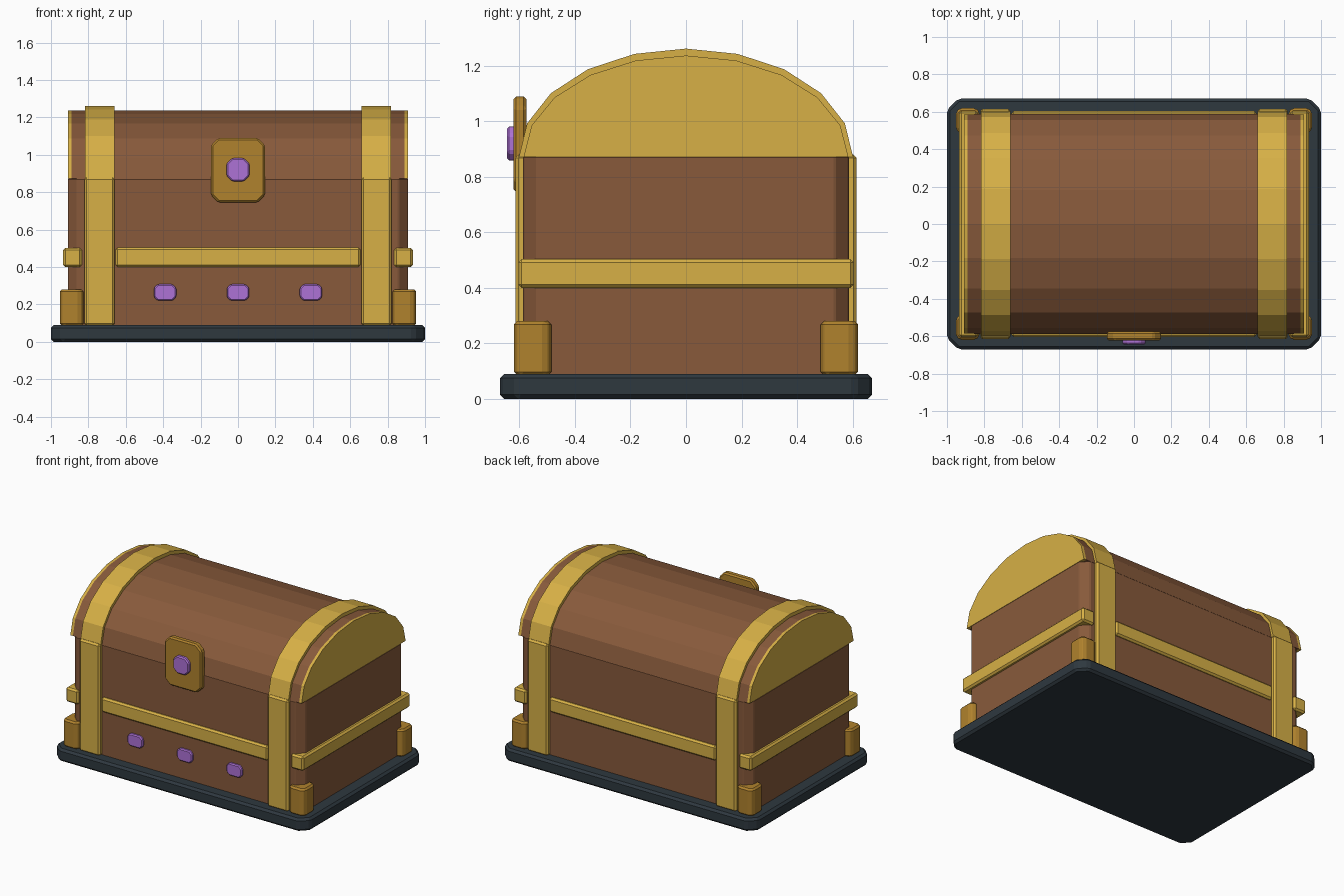
import bpy
import bmesh
from math import sin, cos, pi

if "Cube" in bpy.data.objects:
    bpy.data.objects.remove(bpy.data.objects["Cube"])


def srgb(r, g, b):
    lin = [((c / 255 + 0.055) / 1.055) ** 2.4 for c in (r, g, b)]
    return (*lin, 1)


def material(name, color):
    m = bpy.data.materials.new(name)
    m.use_nodes = True
    m.diffuse_color = color
    m.node_tree.nodes["Principled BSDF"].inputs["Base Color"].default_value = color
    return m


WOOD = material("brown wood", srgb(136, 90, 59))
GOLD = material("gold", srgb(215, 176, 70))
DARK_GOLD = material("dark gold", srgb(176, 130, 45))
SLATE = material("slate", srgb(46, 56, 63))
PURPLE = material("purple gem", srgb(174, 114, 214))


def finish(name, bm, mat):
    bmesh.ops.recalc_face_normals(bm, faces=bm.faces)
    mesh = bpy.data.meshes.new(name)
    bm.to_mesh(mesh)
    bm.free()
    mesh.materials.append(mat)
    obj = bpy.data.objects.new(name, mesh)
    bpy.context.collection.objects.link(obj)
    return obj


def box(name, mat, xs, ys, zs, bevel=0.012, chamfer=0, axis=2):
    """Box between limits; chamfer cuts the edges along one axis, bevel softens all."""
    bm = bmesh.new()
    bmesh.ops.create_cube(bm, size=1)
    for v in bm.verts:
        for i, (lo, hi) in enumerate((xs, ys, zs)):
            v.co[i] = hi if v.co[i] > 0 else lo
    if chamfer:
        edges = [e for e in bm.edges
                 if abs(e.verts[0].co[axis] - e.verts[1].co[axis]) > 1e-4]
        bmesh.ops.bevel(bm, geom=edges, offset=chamfer, segments=1, affect='EDGES')
    if bevel:
        bmesh.ops.bevel(bm, geom=bm.edges[:], offset=bevel, segments=1, affect='EDGES')
    return finish(name, bm, mat)


LID_Z = 0.872
STEPS = 10


def arc(a, b):
    return [(a * cos(pi * i / STEPS), LID_Z + b * sin(pi * i / STEPS))
            for i in range(STEPS + 1)]


def arch(name, mat, x0, x1, outer, inner=None):
    """Half-ellipse prism along x, or a hoop when an inner ellipse is given."""
    bm = bmesh.new()
    pts = arc(*outer) + (arc(*inner)[::-1] if inner else [])
    rings = [[bm.verts.new((x, y, z)) for y, z in pts] for x in (x0, x1)]
    n = len(pts)
    for i in range(n):
        j = (i + 1) % n
        bm.faces.new((rings[0][i], rings[0][j], rings[1][j], rings[1][i]))
    for r in rings:
        if inner:
            for i in range(STEPS):
                bm.faces.new((r[i], r[i + 1], r[n - 2 - i], r[n - 1 - i]))
        else:
            bm.faces.new(r)
    return finish(name, bm, mat)


def span(s, lo, hi):
    return tuple(sorted((s * lo, s * hi)))


# Plinth, body and lid
box("plinth", SLATE, (-1, 1), (-0.67, 0.67), (0, 0.09), 0.015, 0.06)
box("chest_body", WOOD, (-0.91, 0.91), (-0.587, 0.587), (0.08, 0.875), 0.006, 0.05)
LID = (0.585, 0.365)
arch("lid", WOOD, -0.89, 0.89, LID)

for s, side in ((-1, "right"), (1, "left")):
    # Gold lid ends, lid hoops and side bands
    arch(f"lid_end_{side}", GOLD, *span(s, 0.89, 0.91), LID)
    arch(f"lid_hoop_{side}", GOLD, *span(s, 0.66, 0.818), (0.602, 0.39), (0.57, 0.35))
    box(f"side_band_{side}", GOLD, span(s, 0.835, 0.935), (-0.605, 0.605), (0.4, 0.503))
    for t, end in ((-1, "front"), (1, "back")):
        # Upright straps and corner feet
        box(f"strap_{end}_{side}", GOLD, span(s, 0.66, 0.822), span(t, 0.56, 0.615),
            (0.085, 0.88))
        box(f"corner_foot_{end}_{side}", DARK_GOLD, span(s, 0.825, 0.953),
            span(t, 0.485, 0.62), (0.085, 0.28), 0.012, 0.022)

# Long bands across front and back
for t, end in ((-1, "front"), (1, "back")):
    box(f"{end}_band", GOLD, (-0.655, 0.655), span(t, 0.56, 0.605), (0.4, 0.505))

# Lock plate with its gem
box("lock_plate", DARK_GOLD, (-0.145, 0.145), (-0.622, -0.575), (0.745, 1.09),
    0.01, 0.04, axis=1)
box("lock_gem", PURPLE, (-0.062, 0.062), (-0.645, -0.61), (0.858, 0.982),
    0.008, 0.03, axis=1)

# Row of small gems
for i in (-1, 0, 1):
    box(f"front_gem_{i + 2}", PURPLE, (i * 0.39 - 0.06, i * 0.39 + 0.06),
        (-0.605, -0.57), (0.22, 0.308), 0.007, 0.02, axis=1)
